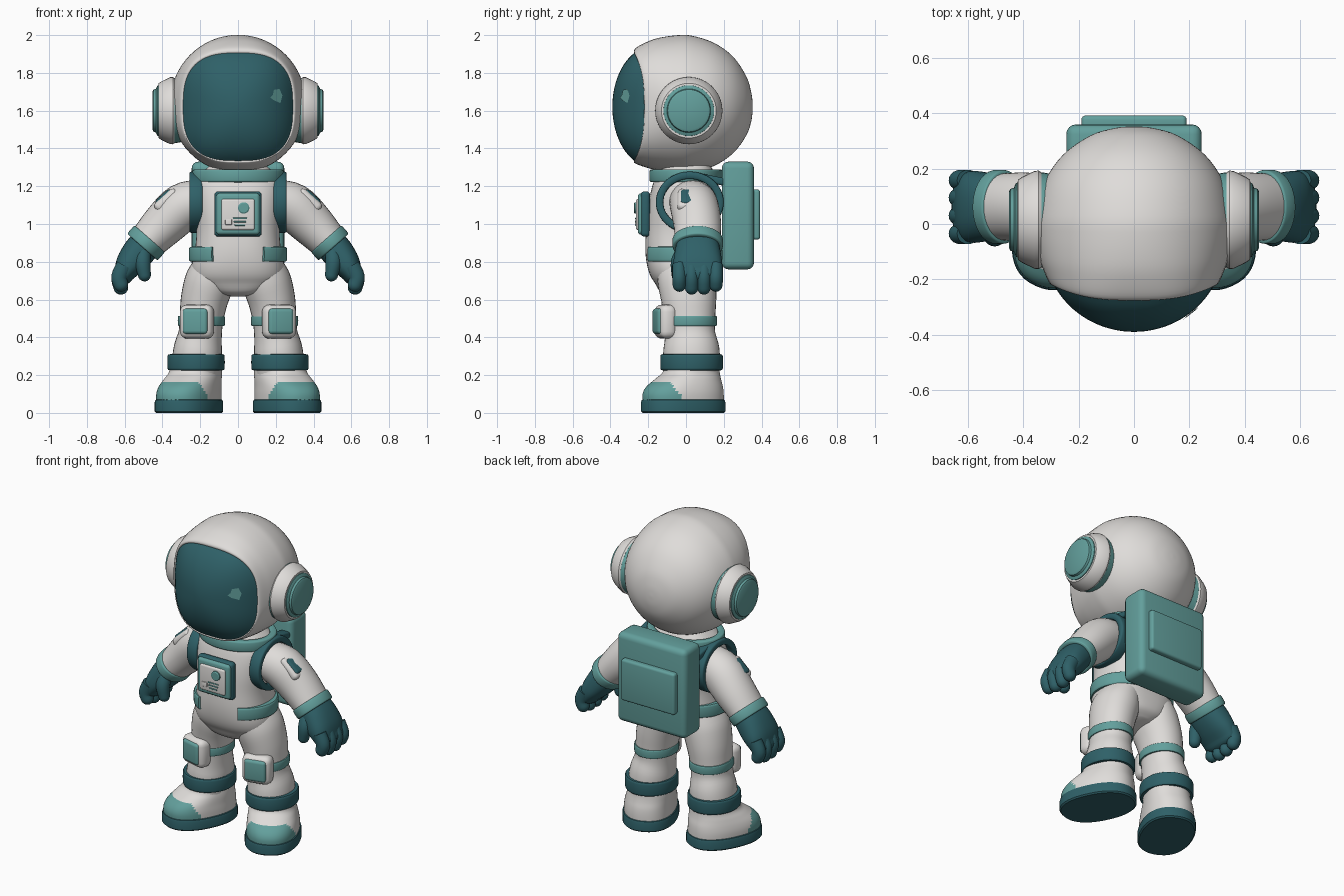
import bpy, bmesh, math
from mathutils import Vector, Matrix

if "Cube" in bpy.data.objects:
    bpy.data.objects.remove(bpy.data.objects["Cube"])

def material(name, col):
    m = bpy.data.materials.new(name)
    m.diffuse_color = (*col, 1)
    m.use_nodes = True
    m.node_tree.nodes["Principled BSDF"].inputs["Base Color"].default_value = m.diffuse_color
    return m

WHITE = material("suit_white", (0.74, 0.72, 0.70))
DARK = material("dark_teal", (0.028, 0.118, 0.138))
TEAL = material("light_teal", (0.125, 0.35, 0.335))
X, Y, Z = Vector((1, 0, 0)), Vector((0, 1, 0)), Vector((0, 0, 1))

def finish(name, bm, mats, mirror=False, angle=40):
    bmesh.ops.remove_doubles(bm, verts=bm.verts, dist=0.0003)
    bmesh.ops.recalc_face_normals(bm, faces=bm.faces)
    me = bpy.data.meshes.new(name)
    bm.to_mesh(me)
    bm.free()
    for m in mats if isinstance(mats, (list, tuple)) else [mats]:
        me.materials.append(m)
    me.shade_smooth()
    me.set_sharp_from_angle(angle=math.radians(angle))
    ob = bpy.data.objects.new(name, me)
    bpy.context.collection.objects.link(ob)
    if mirror:
        ob.modifiers.new("mirror", 'MIRROR').use_clip = False
    return ob

def smooth_rows(rows, k=4):
    """Catmull-Rom interpolation of rows of numbers."""
    out = []
    for i in range(len(rows) - 1):
        a, b, c, d = rows[max(i - 1, 0)], rows[i], rows[i + 1], rows[min(i + 2, len(rows) - 1)]
        for j in range(k):
            t = j / k
            out.append([0.5 * (2 * q + (r - p) * t + (2 * p - 5 * q + 4 * r - s) * t * t
                        + (3 * q - p - 3 * r + s) * t ** 3) for p, q, r, s in zip(a, b, c, d)])
    return out + [list(rows[-1])]

def loft(name, rings, mats, n=40, mirror=False, closed=False, caps=True, rule=None, bend=None, angle=40):
    """Skin superellipse rings (centre, U, V, exponent); bend = per-ring y shift at the sides."""
    bm = bmesh.new()
    loops = []
    for i, (c, u, v, e) in enumerate(rings):
        loop = []
        for k in range(n):
            a = 2 * math.pi * k / n
            ca, sa = math.cos(a), math.sin(a)
            p = c + u * math.copysign(abs(ca) ** (2 / e), ca) + v * math.copysign(abs(sa) ** (2 / e), sa)
            if bend:
                p = p + Y * bend[i] * ca * ca
            loop.append(bm.verts.new(p))
        loops.append(loop)
    for i in range(len(loops) if closed else len(loops) - 1):
        p, q = loops[i], loops[(i + 1) % len(loops)]
        for k in range(n):
            f = bm.faces.new((p[k], p[(k + 1) % n], q[(k + 1) % n], q[k]))
            if rule:
                f.material_index = rule(f.calc_center_median())
    if caps and not closed:
        bm.faces.new(loops[0])
        bm.faces.new(loops[-1])
    return finish(name, bm, mats, mirror, angle)

def tube(name, rows, mat, e=2.0, mirror=True, round_end=False, n=32):
    """Tube through rows (x, y, z, radius across, radius in depth)."""
    rows = smooth_rows(rows)
    P = [Vector(r[:3]) for r in rows]
    rings = []
    for i, r in enumerate(rows):
        t = (P[min(i + 1, len(P) - 1)] - P[max(i - 1, 0)]).normalized()
        v = (Y - t * Y.dot(t)).normalized()
        u = v.cross(t)
        rings.append((P[i], u * r[3], v * r[4], e))
    if round_end:
        for k in range(1, 7):
            a = k * math.pi / 12
            s = max(math.cos(a), 0.02)
            rings.append((P[-1] + t * r[3] * math.sin(a), u * r[3] * s, v * r[4] * s, e))
    return loft(name, rings, mat, n, mirror)

def band(name, c, A, B, axis, thick, width, mat, a0=0, a1=360, mirror=True):
    """Strap of rectangular section swept round an ellipse with half-axes A and B."""
    closed = a1 - a0 == 360
    m = 48
    rings = []
    for i in range(m if closed else m + 1):
        a = math.radians(a0 + (a1 - a0) * i / m)
        d = A * math.cos(a) + B * math.sin(a)
        rings.append((Vector(c) + d, d.normalized() * thick, axis * width, 5))
    return loft(name, rings, mat, 16, mirror, closed)

def box(name, c, size, bevel, mat, rot=None, mirror=False):
    bm = bmesh.new()
    bmesh.ops.create_cube(bm, size=1)
    bmesh.ops.scale(bm, vec=size, verts=bm.verts)
    bmesh.ops.bevel(bm, geom=bm.edges[:], offset=bevel, segments=4, profile=0.5, affect='EDGES')
    bmesh.ops.transform(bm, matrix=Matrix.Translation(c) @ (rot or Matrix.Identity(4)), verts=bm.verts)
    return finish(name, bm, mat, mirror)

def turned(name, c, axis, u, v, profile, mat, mirror=False):
    """Round part from (distance along axis, radius) pairs."""
    return loft(name, [(Vector(c) + axis * d, u * r, v * r, 2) for d, r in profile], mat, 40, mirror, angle=28)

# helmet shell: y, half width, half height, exponent, side bend, centre z
rows = smooth_rows([
    (-.25, .275, .27, 2.8, .05, 1.62), (-.275, .292, .287, 2.8, .055, 1.62),
    (-.268, .306, .305, 2.6, .055, 1.625), (-.22, .324, .328, 2.35, .045, 1.63),
    (-.15, .343, .35, 2.15, .03, 1.634), (-.05, .357, .364, 2.03, .01, 1.635),
    (.03, .357, .362, 2, 0, 1.635), (.15, .325, .325, 2, 0, 1.633), (.25, .257, .255, 2, 0, 1.63),
    (.32, .158, .155, 2, 0, 1.625), (.347, .07, .07, 2, 0, 1.62), (.353, .005, .005, 2, 0, 1.62)])
loft("helmet", [(Vector((0, r[0], r[5])), X * r[1], Z * r[2], r[3]) for r in rows],
     WHITE, 64, bend=[r[4] for r in rows])

# visor dome
def dome(t):
    return (1 - math.sqrt(1 - (0.9 * t) ** 2)) / 0.564

ts = [1 - i / 16 for i in range(16)] + [0.01]
loft("visor", [(Vector((0, -.39 + .122 * dome(t), 1.62)), X * .294 * t, Z * .29 * t, 2.2 + .6 * t) for t in ts],
     DARK, 64, bend=[.055 * dome(t) for t in ts])

# visor glint, a thin plate lying on the dome
bm = bmesh.new()
pts = []
for x, z in ((.17, .05), (.19, .035), (.225, .02), (.235, .06), (.22, .095), (.19, .09), (.185, .065)):
    t = ((x / .294) ** 2.6 + (z / .29) ** 2.6) ** (1 / 2.6)
    y = -.39 + (.122 + .055 * x * x / (x * x + z * z)) * dome(t)
    pts.append(bm.verts.new((x, y - .006, 1.62 + z)))
bm.faces.new(pts)
finish("visor_glint", bm, TEAL)

# ear pieces
ear = (0, .015, 1.6)
turned("ear_gasket", ear, X, Y, Z, [(.29, .165), (.335, .172), (.345, .165)], TEAL, True)
turned("ear_cup", ear, X, Y, Z, [(.325, .165), (.345, .178), (.36, .177), (.405, .155), (.42, .145), (.422, .12)], WHITE, True)
turned("ear_cap", ear, X, Y, Z, [(.40, .136), (.426, .134), (.432, .122), (.434, .116), (.447, .112), (.453, .1)], TEAL, True)

# torso, collar, belt
tube("torso", [(0, .01, .63, .06, .09), (0, .005, .66, .16, .14), (0, -.005, .72, .235, .165), (0, -.015, .78, .245, .187),
               (0, -.02, .86, .228, .195), (0, -.02, .96, .22, .192), (0, -.015, 1.06, .23, .19),
               (0, -.005, 1.15, .24, .183), (0, 0, 1.22, .23, .17), (0, 0, 1.27, .19, .15), (0, 0, 1.31, .15, .13)],
     WHITE, 2.5, False, n=48)
band("collar", (0, 0, 1.255), X * .22, Y * .172, Z, .022, .034, TEAL, mirror=False)
band("belt", (0, -.02, .84), -Y * .198, X * .24, Z, .02, .04, TEAL, 32, 180)

# shoulder straps
band("shoulder_strap", (.222, .02, 1.115), Y * .16, Z * .143, X, .02, .035, DARK)
box("strap_to_pack", (.2, .14, 1.235), (.06, .2, .04), .012, DARK, Matrix.Rotation(-.2, 4, 'X'), True)

# chest panel
box("panel_backing", (0, -.215, 1.053), (.25, .05, .24), .02, DARK)
box("panel_frame", (0, -.23, 1.053), (.23, .05, .22), .018, TEAL)
box("panel_face", (0, -.25, 1.05), (.178, .03, .165), .012, WHITE)
turned("panel_knob", (.03, -.262, 1.085), -Y, X, Z, [(0, .03), (.01, .03), (.014, .024)], TEAL)
box("panel_button", (-.05, -.265, 1.01), (.035, .012, .03), .004, WHITE)
for i in range(3):
    box("panel_slot", (.01, -.266, 1.03 - i * .018), (.075 - .01 * i, .006, .007), .002, TEAL)

# backpack
box("backpack", (0, .275, 1.045), (.49, .17, .57), .035, TEAL)
box("backpack_plate", (0, .365, 1.05), (.38, .055, .265), .015, TEAL)

# arms
tube("arm", [(.19, .03, 1.12, .115, .12), (.29, .045, 1.09, .127, .128), (.39, .06, 1.0, .118, .126),
             (.49, .062, .895, .098, .12)], WHITE)
tilt = Matrix.Rotation(math.radians(42), 4, 'Y')
box("arm_patch_frame", (.378, .025, 1.125), (.15, .14, .06), .025, WHITE, tilt, True)
box("arm_patch", (.383, .025, 1.131), (.112, .11, .062), .02, DARK, tilt, True)
arm_dir, arm_out = Vector((.66, 0, -.75)), Vector((.75, 0, .66))
band("cuff", (.487, .062, .9), arm_out * .092, Y * .118, arm_dir, .016, .03, TEAL)

# gloves
tube("glove_palm", [(.485, .062, .9, .085, .11), (.53, .062, .845, .086, .122), (.575, .062, .785, .075, .13),
                    (.605, .062, .735, .055, .125)], DARK, 2.4, round_end=True)
for i, (y, tip) in enumerate(((-.035, .68), (.03, .665), (.095, .665), (.158, .68))):
    tube("finger_%d" % (i + 1), [(.6, y, .78, .045, .038), (.628, y, .72, .043, .038), (.62, y, tip, .039, .036)],
         DARK, round_end=True, n=20)
tube("thumb", [(.5, -.01, .86, .04, .04), (.505, -.04, .8, .042, .04), (.495, -.042, .73, .034, .034)],
     DARK, round_end=True, n=20)

# legs
tube("leg", [(.125, .0, .78, .11, .15), (.15, .005, .7, .13, .155), (.178, .015, .6, .125, .146), (.193, .02, .5, .116, .135),
             (.2, .022, .42, .115, .133), (.212, .028, .34, .128, .148), (.22, .03, .26, .13, .15),
             (.222, .03, .2, .125, .145)], WHITE, 2.1)
band("knee_band", (.194, .02, .487), X * .113, Y * .132, Z, .012, .027, TEAL)
turn = Matrix.Rotation(math.radians(14), 4, 'Z')
box("knee_pad", (.217, -.108, .483), (.18, .095, .18), .038, WHITE, turn, True)
box("knee_plate", (.225, -.143, .485), (.135, .045, .135), .018, TEAL, turn, True)
band("boot_band", (.222, .03, .268), X * .134, Y * .148, Z, .018, .043, DARK)

# boots, turned outward
ang = math.radians(25)
fwd, side = Vector((math.sin(ang), -math.cos(ang), 0)), Vector((math.cos(ang), math.sin(ang), 0))
foot = Vector((.26, -.015, 0))

def foot_ring(z, off, w, l):
    return (foot + fwd * off + side * off * .25 + Z * z, side * w, fwd * l, 2.3)

def toe_cap(p):
    l = (p - foot).dot(fwd)
    return 1 if p.z < .165 and l - .6 * (p.z - .07) > .07 else 0

boot = smooth_rows([(.05, 0, .15, .222), (.10, 0, .151, .221), (.14, -.01, .147, .207), (.18, -.033, .14, .175),
                    (.215, -.053, .132, .15), (.26, -.056, .128, .145)], 5)
loft("boot", [foot_ring(*r) for r in boot], [WHITE, TEAL], 64, True, rule=toe_cap)
loft("boot_sole", [foot_ring(z, 0, .16 - d, .23 - d) for z, d in
                   ((0, .008), (.008, 0), (.055, 0), (.068, .004), (.072, .012))], DARK, 48, True)
